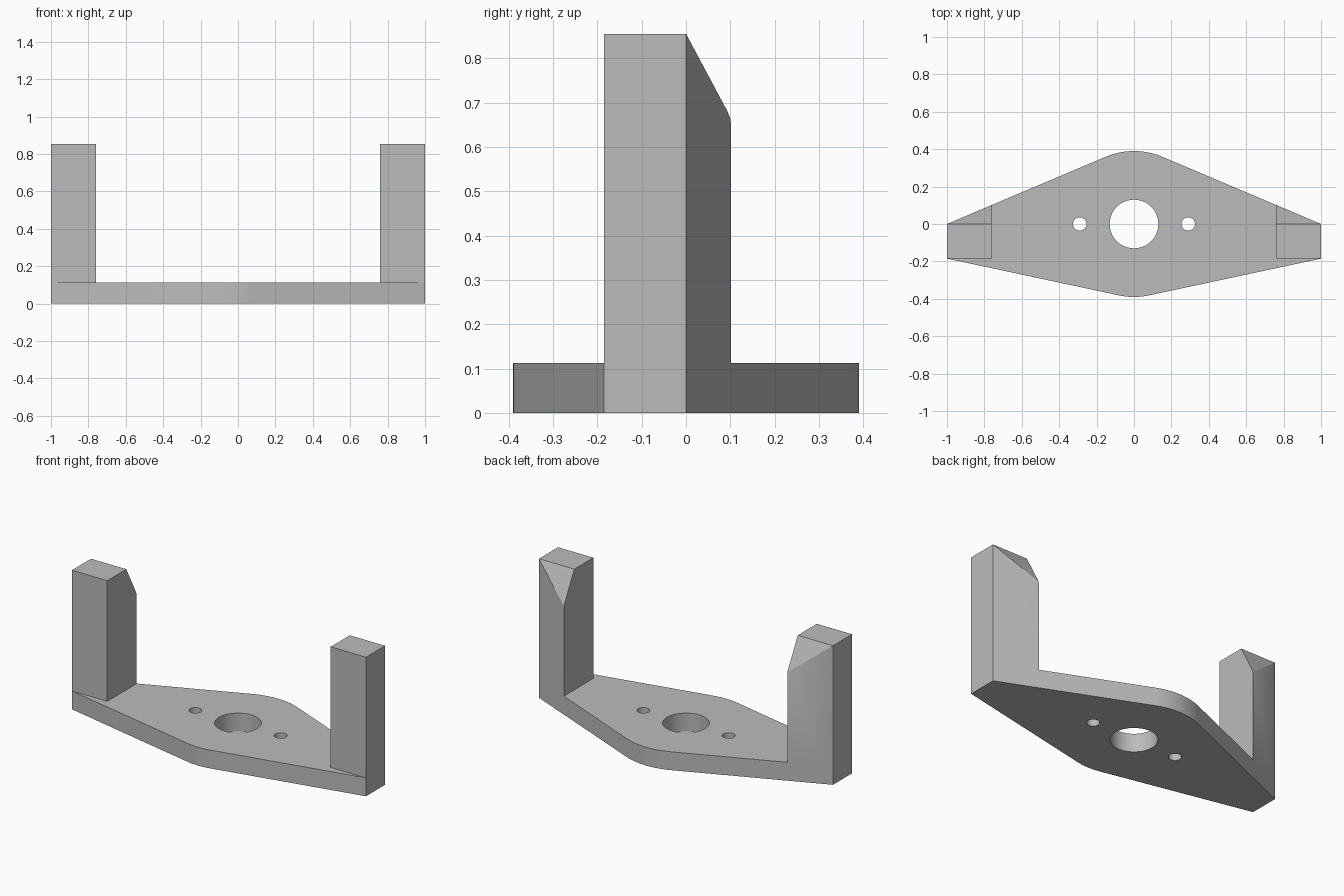
import bpy, bmesh
from math import sin, cos, asin, atan, pi, hypot

cube = bpy.data.objects.get("Cube")
if cube:
    bpy.data.objects.remove(cube, do_unlink=True)

THICK, TOP, R = 0.113, 0.855, 0.39      # plate thickness, post top, centre radius
FRONT, INNER = -0.185, 0.76             # post front face, post inner face

grey = bpy.data.materials.new("plain_grey")
grey.use_nodes = True
colour = (0.5, 0.5, 0.5, 1)
grey.diffuse_color = colour
grey.node_tree.nodes["Principled BSDF"].inputs["Base Color"].default_value = colour


def add_object(name, bm):
    bmesh.ops.recalc_face_normals(bm, faces=bm.faces)
    mesh = bpy.data.meshes.new(name)
    bm.to_mesh(mesh)
    bm.free()
    mesh.materials.append(grey)
    obj = bpy.data.objects.new(name, mesh)
    bpy.context.collection.objects.link(obj)
    return obj


def prism(name, outline, height):
    bm = bmesh.new()
    face = bm.faces.new([bm.verts.new((x, y, 0)) for x, y in outline])
    new = bmesh.ops.extrude_face_region(bm, geom=[face])["geom"]
    bmesh.ops.translate(bm, vec=(0, 0, height),
                        verts=[v for v in new if isinstance(v, bmesh.types.BMVert)])
    return add_object(name, bm)


def boolean(target, tool, operation):
    mod = target.modifiers.new(tool.name, 'BOOLEAN')
    mod.operation, mod.object, mod.solver = operation, tool, 'EXACT'
    bpy.context.view_layer.objects.active = target
    bpy.ops.object.modifier_apply(modifier=mod.name)
    bpy.data.objects.remove(tool, do_unlink=True)


def arc(half_angle, side, n=16):
    # rounded end of the plate, running from +x to -x at the back, reversed at the front
    steps = [half_angle * (1 - 2 * i / n) * side for i in range(n + 1)]
    return [(R * sin(a), side * R * cos(a)) for a in steps]


# Base plate: edges run from the ends tangent to the central disc
back = asin(R)
front = asin(R / hypot(1, FRONT)) - atan(-FRONT)
outline = [(1, FRONT), (1, 0)] + arc(back, 1) + [(-1, 0), (-1, FRONT)] + arc(front, -1)
plate = prism("base_plate_with_posts", outline, THICK)

# Posts: side profile spanned from the inner face to the slanted rear wall
slope = (1 - R * sin(back)) / (R * cos(back))
tip = (1 - INNER) / slope
profile = [(FRONT, 0), (FRONT, TOP), (0, TOP), (tip * 0.92, 0.68),
           (tip * 0.98, 0.665), (tip, 0.65), (tip, 0), (0, 0)]
for side in (-1, 1):
    bm = bmesh.new()
    inner = [bm.verts.new((side * INNER, y, z)) for y, z in profile]
    outer = [bm.verts.new((side * (1 - max(y, 0) * slope), y, z)) for y, z in profile]
    bm.faces.new(inner)
    bm.faces.new([outer[0], outer[1], outer[2], outer[7]])
    bm.faces.new(outer[2:])
    for i in range(len(profile)):
        j = (i + 1) % len(profile)
        if i != 5:
            bm.faces.new((inner[i], inner[j], outer[j], outer[i]))
    bmesh.ops.remove_doubles(bm, verts=bm.verts, dist=0.0005)
    boolean(plate, add_object("post", bm), 'UNION')

# Round holes: large centre bore and two screw holes
for x, radius in ((0, 0.13), (-0.29, 0.036), (0.29, 0.036)):
    ring = [(x + radius * cos(2 * pi * i / 48), radius * sin(2 * pi * i / 48))
            for i in range(48)]
    cutter = prism("hole_cutter", ring, 0.3)
    cutter.location.z = -0.1
    cutter.hide_render = True
    bpy.context.view_layer.update()
    boolean(plate, cutter, 'DIFFERENCE')

# Merge flush faces and smooth the rounded walls
bm = bmesh.new()
bm.from_mesh(plate.data)
bmesh.ops.remove_doubles(bm, verts=bm.verts, dist=0.0005)
bmesh.ops.dissolve_limit(bm, angle_limit=0.003, verts=bm.verts, edges=bm.edges)
bm.to_mesh(plate.data)
bm.free()
bpy.ops.object.select_all(action='DESELECT')
plate.select_set(True)
bpy.context.view_layer.objects.active = plate
bpy.ops.object.shade_smooth_by_angle(angle=0.5)
